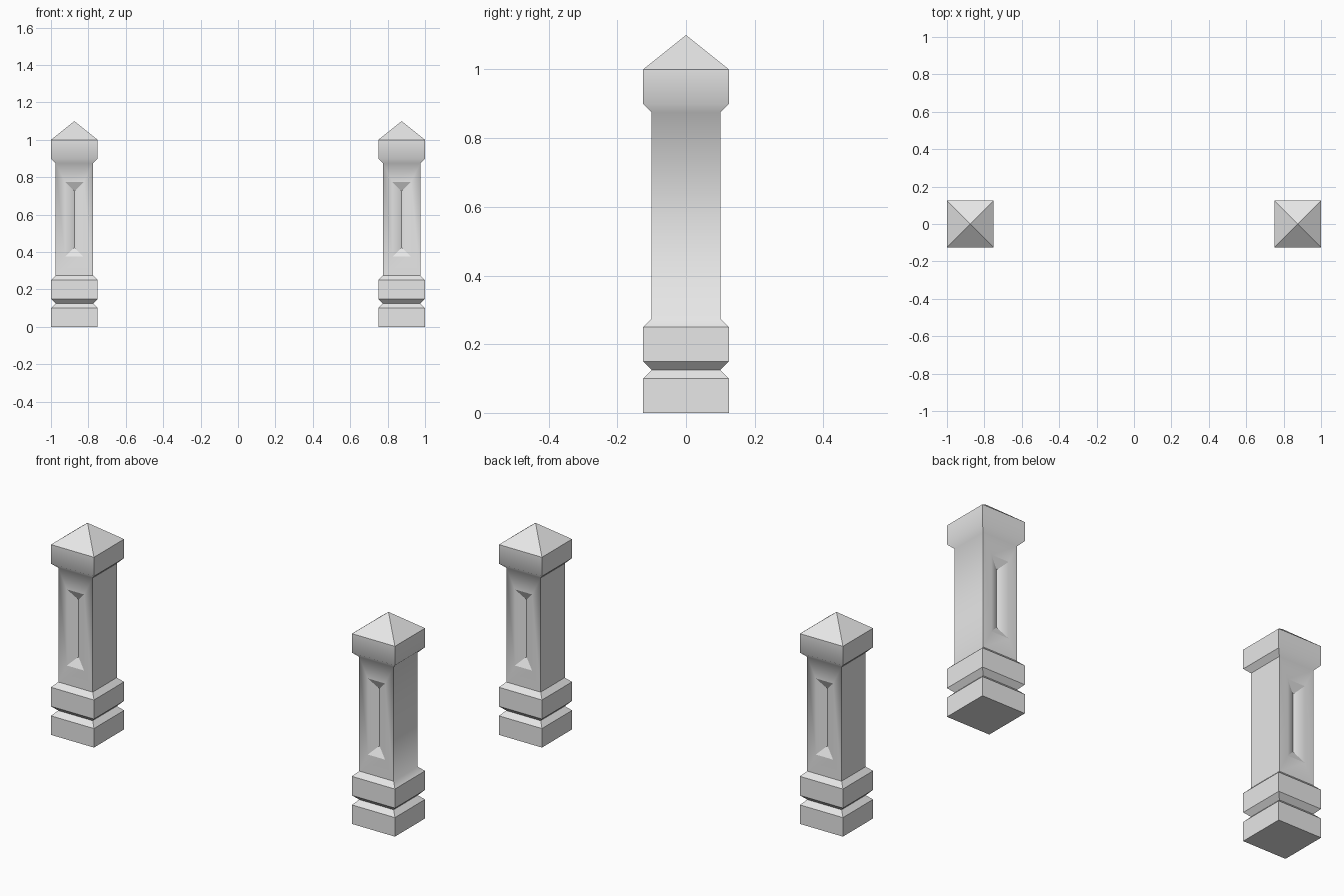
import bpy
import bmesh

cube = bpy.data.objects.get("Cube")
if cube:
    bpy.data.objects.remove(cube, do_unlink=True)

# Single stone colour
stone = bpy.data.materials.new("grey_stone")
stone.use_nodes = True
stone.diffuse_color = (0.8, 0.8, 0.8, 1)
stone.node_tree.nodes["Principled BSDF"].inputs["Base Color"].default_value = (0.8, 0.8, 0.8, 1)

WIDE, NARROW = 0.125, 0.1
SHAFT_LOW, SHAFT_TOP, CAP_LOW, CAP_TOP, TIP = 0.275, 0.875, 0.9, 1.0, 1.1
# Half width and height of each square section, from the ground up
PROFILE = [(WIDE, 0), (WIDE, 0.1), (NARROW, 0.125), (WIDE, 0.15), (WIDE, 0.25),
           (NARROW, SHAFT_LOW), (NARROW, SHAFT_TOP), (WIDE, CAP_LOW), (WIDE, CAP_TOP)]
CORNERS = [(-1, -1), (1, -1), (1, 1), (-1, 1)]


def carve_panel(bm, face, depth=0.025):
    """Replace a shaft face with a frame around a V-shaped groove."""
    outer = list(face.verts)
    side = 1 if outer[0].co.y > 0 else -1
    mid = (SHAFT_LOW + SHAFT_TOP) / 2
    border = [bm.verts.new((v.co.x * 0.5, v.co.y, mid + (v.co.z - mid) * 2 / 3))
              for v in outer]
    low, high = [bm.verts.new((0, side * (NARROW - depth), mid + dz))
                 for dz in (-0.15, 0.15)]
    bm.faces.remove(face)
    for i in range(4):
        j = (i + 1) % 4
        a, b = border[i], border[j]
        bm.faces.new((outer[i], outer[j], b, a))
        ends = [high if v.co.z > mid else low for v in (b, a)]
        bm.faces.new([a, b] + (ends if ends[0] != ends[1] else ends[:1]))


def is_soft(edge, outer_soft):
    """Choose the edges that blend smoothly; the rest stay crisp."""
    a, b = (v.co for v in edge.verts)
    if edge.calc_face_angle(0) < 0.01:
        return True
    centre = (a + b) / 2
    if abs(a.z - b.z) < 0.001:
        under_cap = SHAFT_TOP - 0.01 < centre.z < CAP_LOW + 0.01
        if abs(centre.x) < 0.01:
            return under_cap
        foot = abs(centre.z - SHAFT_LOW) < 0.01
        return outer_soft and centre.x > 0 and (under_cap or foot)
    # Long sides of the grooves
    return (abs(a.x - b.x) < 0.001 and abs(abs(a.x) - NARROW / 2) < 0.001
            and abs(a.y - b.y) < 0.001)


def make_post(name, x, outer_soft):
    bm = bmesh.new()
    rings = [[bm.verts.new((sx * r, sy * r, z)) for sx, sy in CORNERS] for r, z in PROFILE]
    bm.faces.new(rings[0][::-1])
    panels = []
    for lower, upper in zip(rings, rings[1:]):
        for i in range(4):
            j = (i + 1) % 4
            face = bm.faces.new((lower[i], lower[j], upper[j], upper[i]))
            if abs(lower[0].co.z - SHAFT_LOW) < 0.001 and i in (0, 2):
                panels.append(face)
    # Pyramid roof
    tip = bm.verts.new((0, 0, TIP))
    for i in range(4):
        bm.faces.new((rings[-1][i], rings[-1][(i + 1) % 4], tip))
    # Grooves on the front and back
    for face in panels:
        carve_panel(bm, face)
    bmesh.ops.recalc_face_normals(bm, faces=bm.faces[:])
    for face in bm.faces:
        face.smooth = True
    for edge in bm.edges:
        edge.smooth = is_soft(edge, outer_soft)
    mesh = bpy.data.meshes.new(name)
    bm.to_mesh(mesh)
    bm.free()
    mesh.materials.append(stone)
    post = bpy.data.objects.new(name, mesh)
    post.location.x = x
    bpy.context.collection.objects.link(post)


make_post("right_post", -0.875, False)
make_post("left_post", 0.875, True)
